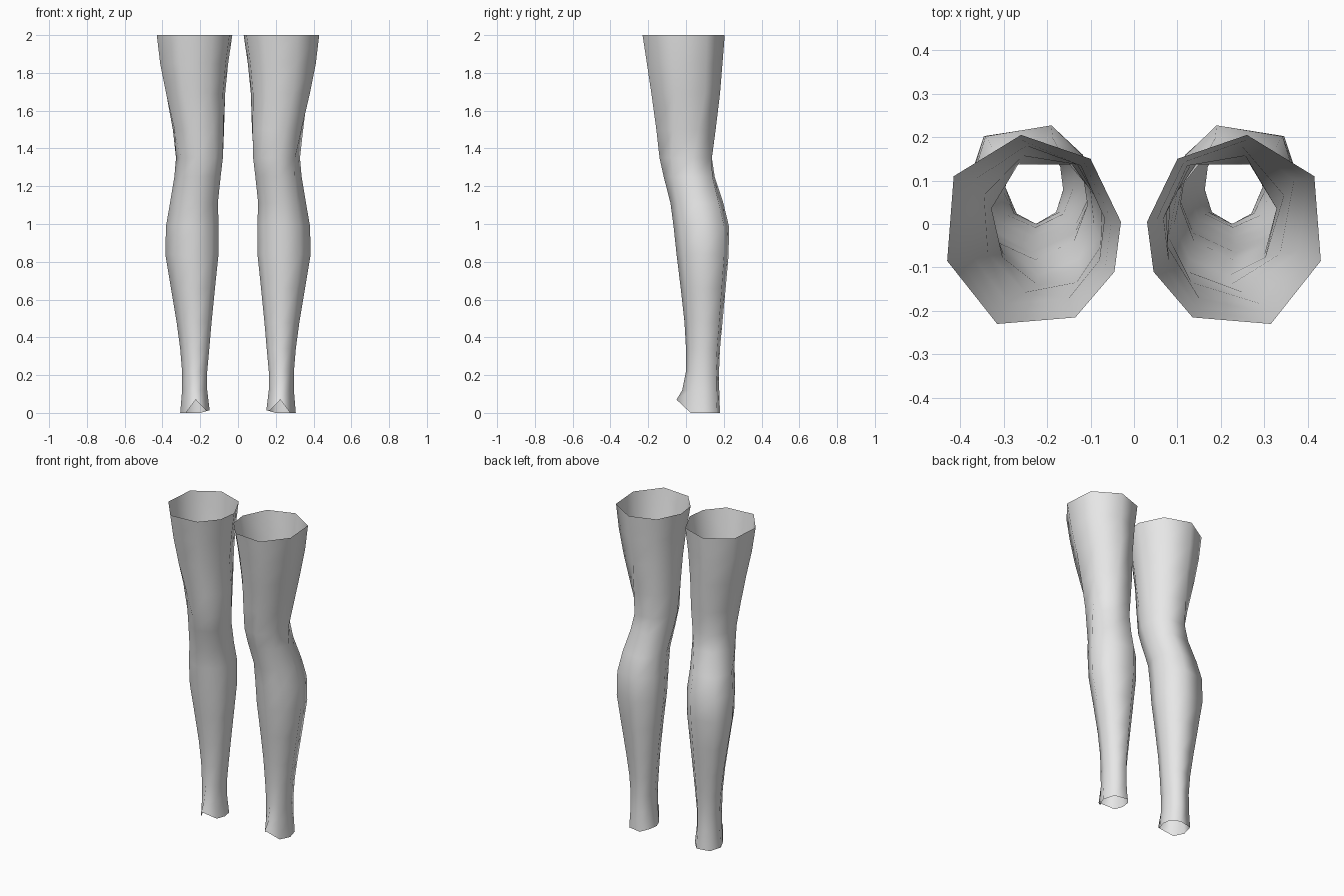
import bpy, bmesh

if "Cube" in bpy.data.objects:
    bpy.data.objects.remove(bpy.data.objects["Cube"], do_unlink=True)

# Plain grey fabric
fabric = bpy.data.materials.new("grey_fabric")
fabric.use_nodes = True
GREY = (0.8, 0.8, 0.8, 1.0)
fabric.diffuse_color = GREY
fabric.node_tree.nodes["Principled BSDF"].inputs["Base Color"].default_value = GREY

# Eight-sided cross-sections, clockwise from the back (left leg)
THIGH = [(.26, .205), (.415, .11), (.43, -.085), (.315, -.23),
         (.135, -.215), (.045, -.11), (.03, .005), (.10, .15)]
CALF = [(.345, .205), (.385, .08), (.33, -.02), (.235, -.06),
        (.135, -.015), (.10, .07), (.115, .16), (.19, .23)]

# Height, inner x, outer x, front y, back y, blend from thigh to calf section
RINGS = [
    (2.00, .030, .430, -.230, .205, 0),
    (1.85, .052, .412, -.207, .193, 0),
    (1.69, .068, .380, -.183, .180, 0),
    (1.50, .074, .345, -.157, .157, .3),
    (1.35, .080, .328, -.140, .137, .6),
    (1.25, .092, .337, -.118, .152, .8),
    (1.11, .107, .360, -.082, .198, 1),
    (0.99, .102, .381, -.066, .227, 1),
    (0.84, .103, .385, -.050, .226, 1),
    (0.66, .122, .355, -.028, .210, 1),
    (0.48, .140, .325, -.008, .193, 1),
    (0.34, .152, .306, .000, .180, 1),
    (0.22, .163, .296, .000, .175, 1),
    (0.12, .163, .296, .000, .176, 1),
    (0.00, .150, .306, .000, .180, 1),
]
FRONT = 3  # index of the shin point


def normalise(points):
    """Fit points to the unit square."""
    xs, ys = zip(*points)
    return [((x - min(xs)) / (max(xs) - min(xs)),
             (y - min(ys)) / (max(ys) - min(ys))) for x, y in points]


def section(blend):
    """Cross-section between the thigh and calf shapes."""
    return normalise([(a[0] * (1 - blend) + b[0] * blend,
                       a[1] * (1 - blend) + b[1] * blend)
                      for a, b in zip(normalise(THIGH), normalise(CALF))])


def build_stocking(name, side):
    bm = bmesh.new()
    rings = []
    for z, x0, x1, y0, y1, blend in RINGS:
        ring = [bm.verts.new((side * (x0 + u * (x1 - x0)), y0 + v * (y1 - y0), z))
                for u, v in section(blend)]
        rings.append(ring)

    # Hem flares over the instep, with the front point lifted
    rings[-2][FRONT].co.y = -.02
    rings[-1][FRONT].co.y = -.05
    rings[-1][FRONT].co.z = .07
    for i in (4, 5, 6):
        rings[-1][i].co.z = .012

    # Open tube of quads, facing outward
    for upper, lower in zip(rings, rings[1:]):
        for i in range(8):
            j = (i + 1) % 8
            quad = [upper[i], upper[j], lower[j], lower[i]]
            face = bm.faces.new(quad if side > 0 else quad[::-1])
            face.smooth = True
    bm.normal_update()
    # The front of the top ring must face forward
    if sum(f.normal.y * (f.calc_center_median().y - .03) for f in bm.faces) < 0:
        bmesh.ops.reverse_faces(bm, faces=bm.faces[:])

    mesh = bpy.data.meshes.new(name)
    bm.to_mesh(mesh)
    bm.free()
    mesh.materials.append(fabric)
    obj = bpy.data.objects.new(name, mesh)
    bpy.context.scene.collection.objects.link(obj)


build_stocking("left_stocking", 1)
build_stocking("right_stocking", -1)
